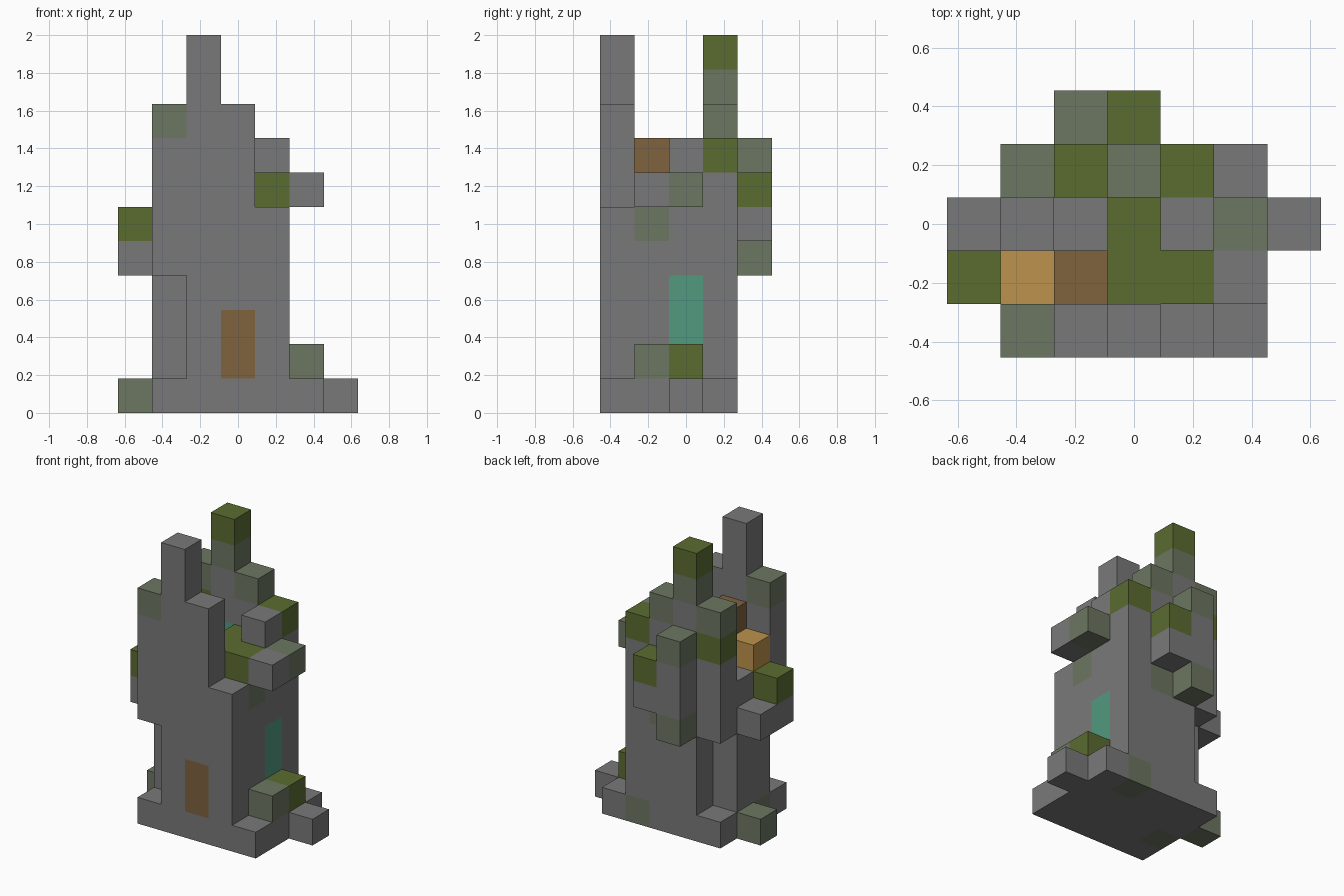
import bpy, bmesh, math
from mathutils import Vector

cube = bpy.data.objects.get("Cube")
if cube:
    bpy.data.objects.remove(cube, do_unlink=True)

U = 2 / 11  # edge of one block


def linear(v):
    v /= 255
    return v / 12.92 if v < 0.04 else ((v + 0.055) / 1.055) ** 2.4


def material(name, *rgb):
    m = bpy.data.materials.new(name)
    m.use_nodes = True
    col = [linear(v) for v in rgb] + [1]
    m.diffuse_color = col
    m.node_tree.nodes["Principled BSDF"].inputs["Base Color"].default_value = col
    return m


MATS = {
    "stone": material("stone grey", 121, 121, 121),
    "moss": material("mossy stone", 108, 118, 97),
    "green": material("leaf green", 91, 108, 49),
    "wood": material("dark wood", 128, 98, 62),
    "plank": material("light wood", 188, 146, 76),
    "glass": material("teal glass", 82, 154, 128),
}

blocks = {}  # cell -> (part, colour)


def fill(part, colour, xs, ys, zs):
    """Fill an inclusive range of cells; a single number means one cell."""
    span = lambda s: range(s[0], s[1] + 1) if isinstance(s, tuple) else (s,)
    for x in span(xs):
        for y in span(ys):
            for z in span(zs):
                blocks[x, y, z] = (part, colour)


def tint(colour, *cells):
    for c in cells:
        blocks[c] = (blocks[c][0], colour)


# Foundation slab with corner stones
fill("foundation", "stone", (-2, 2), (-2, 1), 0)
fill("foundation", "stone", 3, 0, 0)
fill("foundation", "moss", -3, 0, 0)
tint("moss", (1, 1, 0), (-2, -1, 0))

# Tower walls: ruined heights, one row per y from front to back
HEIGHTS = [(8, 10, 8, 5), (6, 7, 6, 6), (5, 4, 6, 7), (8, 10, 8, 7)]
for j, row in enumerate(HEIGHTS):
    for i, top in enumerate(row):
        fill("tower_wall", "stone", i - 2, j - 2, (1, top))

# Notched corners under the left overhang
for y in (-2, 1):
    for z in range(1, 4):
        del blocks[-2, y, z]

# Overgrown wall blocks
tint("moss", (-2, -2, 8), (-2, 1, 8), (0, 1, 8), (-1, 1, 9), (0, 1, 4), (1, -1, 5))
tint("green", (-2, 1, 7), (1, 1, 7), (-1, 1, 10))

# Door and windows
fill("door", "wood", 0, -2, (1, 2))
fill("side_window", "glass", 1, 0, (2, 3))
fill("back_window", "glass", -1, 1, (5, 6))

# Grass floor and timber inside the broken top
fill("grass_floor", "green", (0, 1), -1, 6)
fill("grass_floor", "green", 0, 0, 6)
fill("dark_timber", "wood", -1, -1, 7)
fill("light_timber", "plank", -2, -1, 6)

# Bushes beside the right wall
fill("right_bush", "moss", 2, -1, 1)
fill("right_bush", "green", 2, 0, 1)

# Right ledge
fill("right_ledge", "stone", 2, -1, 6)
fill("right_ledge", "moss", 2, 0, 6)

# Left ledge
fill("left_ledge", "stone", -3, (-1, 0), 4)
fill("left_ledge", "green", -3, -1, 5)

# Back buttress
fill("back_buttress", "stone", -1, 2, (5, 6))
fill("back_buttress", "moss", -1, 2, 4)
fill("back_buttress", "moss", -1, 2, 7)
fill("back_buttress", "stone", 0, 2, 5)
fill("back_buttress", "green", 0, 2, 6)


def build(part):
    """Make one object from the exposed faces of a part's blocks."""
    cells = {c: col for c, (p, col) in blocks.items() if p == part}
    colours = sorted(set(cells.values()))
    bm = bmesh.new()
    for c, col in cells.items():
        centre = Vector(c) + Vector((0, 0, 0.5))
        for axis in range(3):
            for sign in (-1, 1):
                n = Vector((0, 0, 0))
                n[axis] = sign
                if tuple(int(v) for v in Vector(c) + n) in blocks:
                    continue
                a = Vector((0, 0, 0))
                a[(axis + 1) % 3] = 0.5
                b = n.cross(a)
                mid = centre + n / 2
                corners = (mid - a - b, mid + a - b, mid + a + b, mid - a + b)
                f = bm.faces.new([bm.verts.new(v * U) for v in corners])
                f.material_index = colours.index(col)
    bmesh.ops.remove_doubles(bm, verts=bm.verts, dist=0.001)
    bmesh.ops.dissolve_limit(bm, angle_limit=math.radians(1), verts=bm.verts,
                             edges=bm.edges, delimit={"MATERIAL"})
    mesh = bpy.data.meshes.new(part)
    bm.to_mesh(mesh)
    bm.free()
    for col in colours:
        mesh.materials.append(MATS[col])
    bpy.context.collection.objects.link(bpy.data.objects.new(part, mesh))


for part in sorted({p for p, _ in blocks.values()}):
    build(part)
